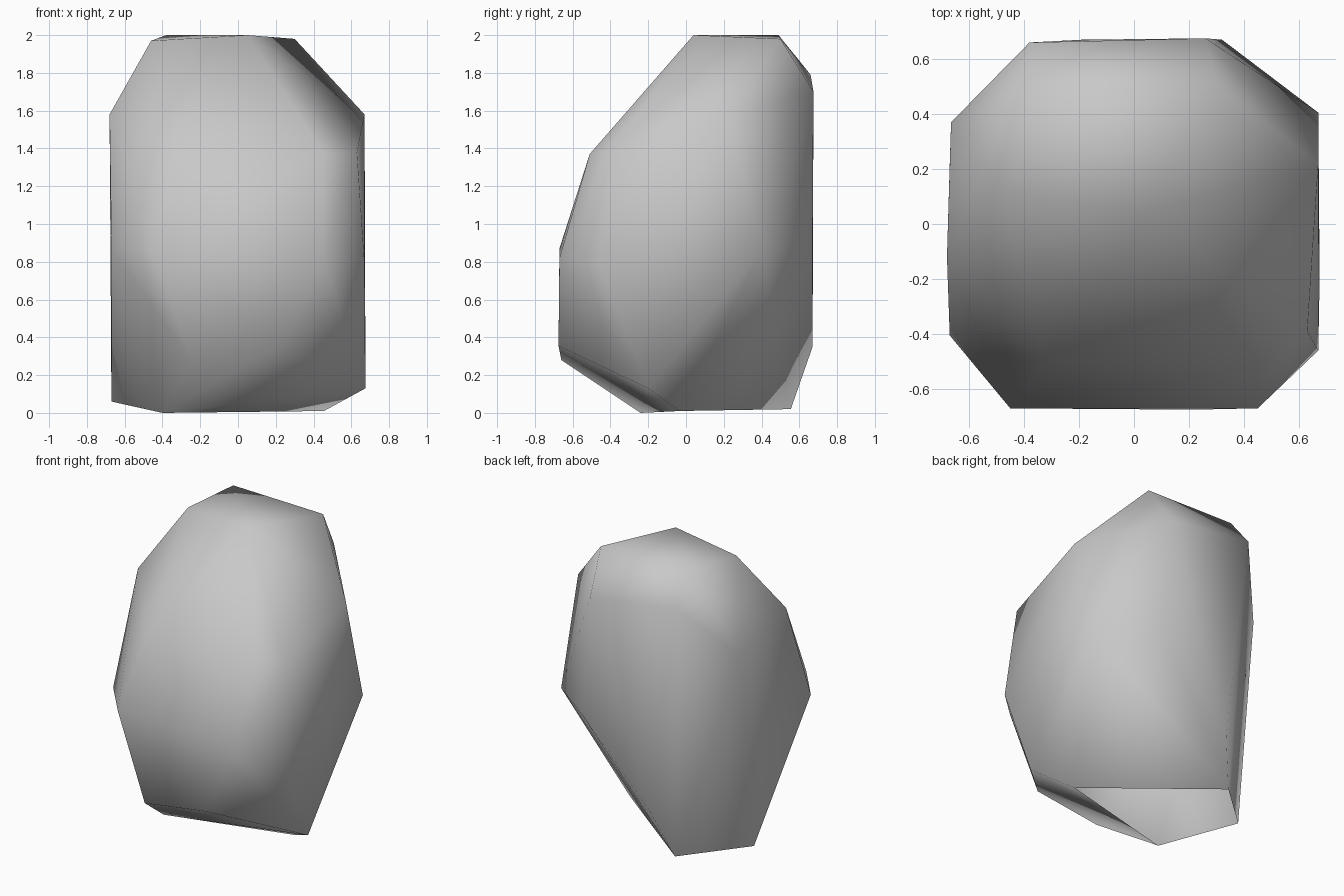
import bpy
import bmesh
import math

default_cube = bpy.data.objects.get("Cube")
if default_cube:
    bpy.data.objects.remove(default_cube, do_unlink=True)


def make_material(name, color):
    material = bpy.data.materials.new(name)
    material.use_nodes = True
    material.diffuse_color = color
    shader = next(n for n in material.node_tree.nodes if n.type == "BSDF_PRINCIPLED")
    shader.inputs["Base Color"].default_value = color
    shader.inputs["Roughness"].default_value = 1
    return material


# Corners of the boulder, grouped by level
corners = {
    "crown": [(.05, .04, 2), (.3, .5, 1.98), (-.38, .49, 2), (-.46, .11, 1.97)],
    "shoulder": [(.67, .22, 1.58), (-.68, -.12, 1.58), (-.38, .66, 1.79),
                 (.26, .675, 1.7), (-.665, .37, 1.44)],
    "brow": [(.63, -.39, 1.38), (.45, -.51, 1.37), (-.33, -.51, 1.37)],
    "waist": [(.67, .405, .865), (.32, .67, .87), (.67, -.46, .79),
              (.45, -.67, .82), (-.45, -.67, .87), (-.67, -.405, .87)],
    "lower": [(-.25, -.66, .28), (.22, -.675, .355), (-.19, .67, .35),
              (.675, -.2, .13)],
    "foot": [(-.305, .555, .02), (-.67, .215, .06), (-.4, -.24, 0),
             (.455, -.035, .01)],
}


def build_boulder(name, levels, material):
    mesh = bpy.data.meshes.new(name)
    bm = bmesh.new()
    for points in levels.values():
        for point in points:
            bm.verts.new(point)

    # Wrap the corners in a closed skin and drop any that fall inside
    hull = bmesh.ops.convex_hull(bm, input=list(bm.verts))
    inside = [g for g in hull["geom_interior"] if isinstance(g, bmesh.types.BMVert)]
    bmesh.ops.delete(bm, geom=inside, context="VERTS")

    # Merge nearly flat neighbours into broad chipped facets
    bmesh.ops.dissolve_limit(bm, angle_limit=math.radians(3),
                             verts=list(bm.verts), edges=list(bm.edges))
    bmesh.ops.recalc_face_normals(bm, faces=list(bm.faces))

    # Leave the resting side open and shade the rest as one soft surface
    rim = max(point[2] for point in levels["foot"]) + .01
    underside = [f for f in bm.faces if all(v.co.z < rim for v in f.verts)]
    bmesh.ops.delete(bm, geom=underside, context="FACES")
    for face in bm.faces:
        face.smooth = True
    bm.to_mesh(mesh)
    bm.free()

    mesh.materials.append(material)
    boulder = bpy.data.objects.new(name, mesh)
    bpy.context.collection.objects.link(boulder)


stone_gray = make_material("stone_gray", (.58, .58, .58, 1))
build_boulder("boulder", corners, stone_gray)
